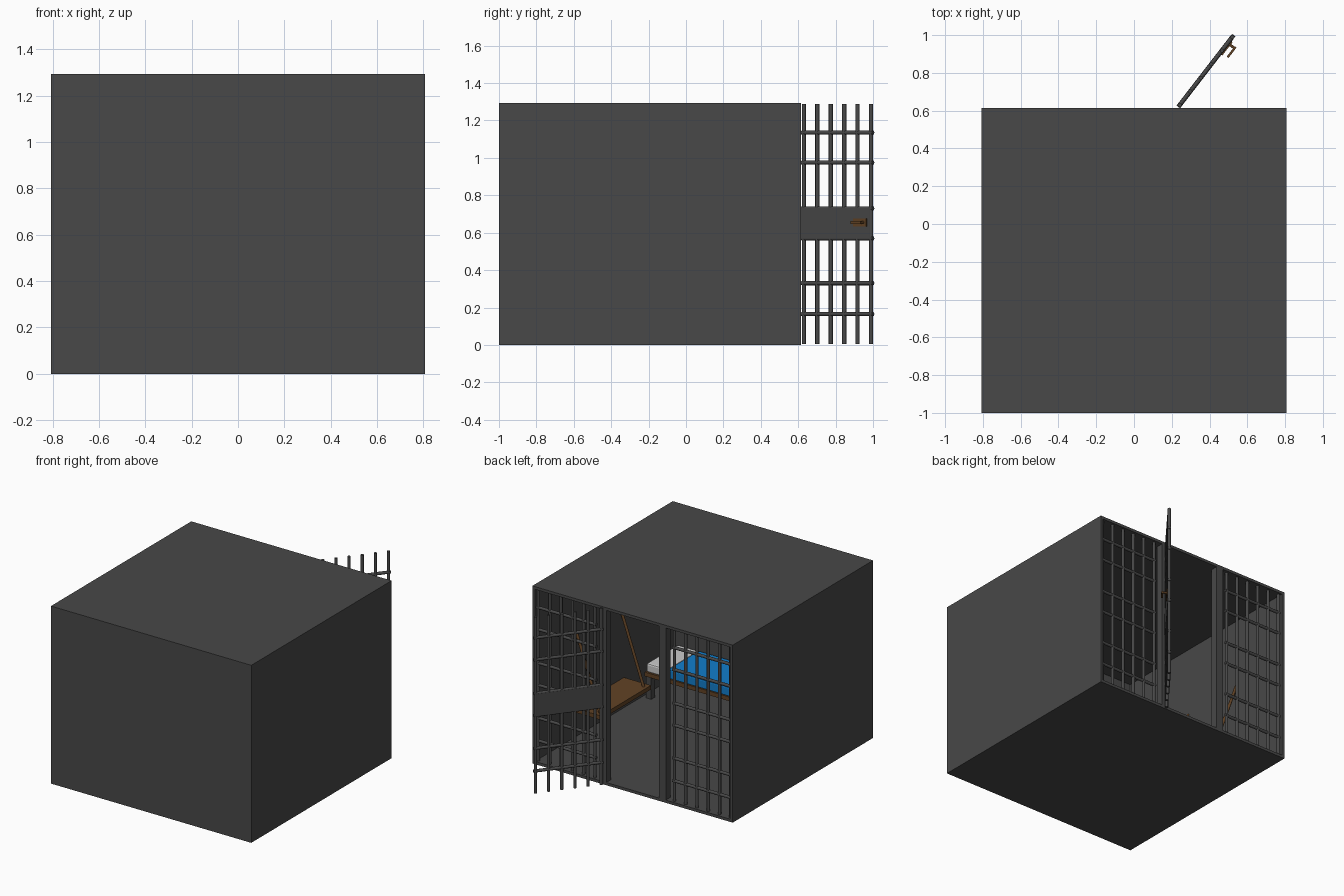
import bpy, bmesh, math
from mathutils import Vector, Matrix

if "Cube" in bpy.data.objects:
    bpy.data.objects.remove(bpy.data.objects["Cube"])


def material(name, rgb):
    m = bpy.data.materials.new(name)
    m.diffuse_color = (*rgb, 1)
    m.use_nodes = True
    m.node_tree.nodes["Principled BSDF"].inputs["Base Color"].default_value = m.diffuse_color
    return m


STEEL = material("dark_steel", (0.065, 0.065, 0.065))
WOOD = material("wood", (0.12, 0.055, 0.018))
BLUE = material("blanket_blue", (0.006, 0.21, 0.6))
WHITE = material("pillow_white", (0.75, 0.75, 0.75))


def finish(name, bm, mat, smooth=False):
    me = bpy.data.meshes.new(name)
    bm.to_mesh(me)
    bm.free()
    me.materials.append(mat)
    ob = bpy.data.objects.new(name, me)
    bpy.context.collection.objects.link(ob)
    if smooth:
        bpy.ops.object.select_all(action='DESELECT')
        ob.select_set(True)
        bpy.context.view_layer.objects.active = ob
        bpy.ops.object.shade_smooth_by_angle(angle=math.radians(40))
    return ob


def add_box(bm, lo, hi):
    lo, hi = Vector(lo), Vector(hi)
    size = hi - lo
    bmesh.ops.create_cube(bm, size=1, matrix=Matrix.Translation((lo + hi) / 2)
                          @ Matrix.Diagonal((*size, 1)))


def box(name, lo, hi, mat=STEEL, bevel=0):
    bm = bmesh.new()
    add_box(bm, lo, hi)
    if bevel:
        bmesh.ops.bevel(bm, geom=bm.edges[:], offset=bevel, segments=2,
                        affect='EDGES', profile=0.5)
    return finish(name, bm, mat)


def add_rod(bm, a, b, r):
    a, b = Vector(a), Vector(b)
    d = b - a
    mat = Matrix.Translation((a + b) / 2) @ d.to_track_quat('Z', 'Y').to_matrix().to_4x4()
    bmesh.ops.create_cone(bm, cap_ends=True, segments=12, radius1=r, radius2=r,
                          depth=d.length, matrix=mat)


def bar_grid(name, x0, x1, y, bars, z0=0.01, z1=1.28):
    # upright bars crossed by six rails
    bm = bmesh.new()
    for i in range(bars):
        x = x0 + (x1 - x0) * i / (bars - 1)
        add_rod(bm, (x, y, z0), (x, y, z1), 0.011)
    for z in RAILS:
        add_rod(bm, (x0 - 0.013, y, z), (x1 + 0.013, y, z), 0.011)
    return finish(name, bm, STEEL, True)


RAILS = (0.165, 0.33, 0.57, 0.73, 0.975, 1.135)
X, Y0, Y1, H, T = 0.807, -1.0, 0.615, 1.293, 0.02

# cell shell, open at the back
box("floor", (-X, Y0, 0), (X, Y1, T))
box("roof", (-X, Y0, H - T), (X, Y1, H))
box("front_wall", (-X, Y0, T), (X, Y0 + T, H - T))
for side, s in (("left", -1), ("right", 1)):
    xs = sorted((s * X, s * (X - T)))
    box(side + "_wall", (xs[0], Y0 + T, T), (xs[1], Y1, H - T))

    # door post and fixed bars
    xs = sorted((s * 0.212, s * 0.268))
    box(side + "_door_post", (xs[0], Y1 - 0.055, T), (xs[1], Y1, H - T))
    xs = sorted((s * 0.32, s * 0.775))
    bar_grid(side + "_bars", xs[0], xs[1], Y1 - 0.025, 6)

    # hanging bench with two slanted stays
    xs = sorted((s * 0.57, s * (X - T)))
    box(side + "_bench", (xs[0], -0.41, 0.21), (xs[1], 0.17, 0.24), WOOD)
    bm = bmesh.new()
    for y in (-0.37, 0.13):
        add_rod(bm, (s * 0.60, y, 0.235), (s * 0.79, y, 0.77), 0.010)
    finish(side + "_bench_stays", bm, WOOD, True)

# bed along the front wall
box("bed_board", (-0.76, -0.98, 0.18), (0.76, -0.61, 0.21), WOOD)
bm = bmesh.new()
for x in (-0.735, 0.735):
    for y in (-0.95, -0.64):
        add_box(bm, (x - 0.022, y - 0.022, T), (x + 0.022, y + 0.022, 0.18))
finish("bed_legs", bm, STEEL)
box("mattress", (-0.75, -0.975, 0.21), (0.58, -0.615, 0.275), BLUE, 0.008)
box("pillow", (0.58, -0.975, 0.21), (0.75, -0.615, 0.275), WHITE, 0.012)

# open door, built along x then swung on its hinge
hinge = Matrix.Translation((0.236, 0.622, 0)) @ Matrix.Rotation(math.radians(52.3), 4, 'Z')
door = [bar_grid("door_bars", 0.01, 0.465, 0, 6, 0.005, 1.288)]
door.append(box("door_lock_plate", (0.0, -0.012, 0.57), (0.462, 0.012, 0.73)))
door.append(box("door_keyplate", (0.355, -0.018, 0.632), (0.445, -0.011, 0.675), WOOD))
bm = bmesh.new()
add_rod(bm, (0.425, -0.012, 0.655), (0.425, -0.045, 0.655), 0.007)
add_box(bm, (0.365, -0.052, 0.647), (0.434, -0.040, 0.663))
door.append(finish("door_handle", bm, WOOD))
for ob in door:
    ob.matrix_world = hinge
